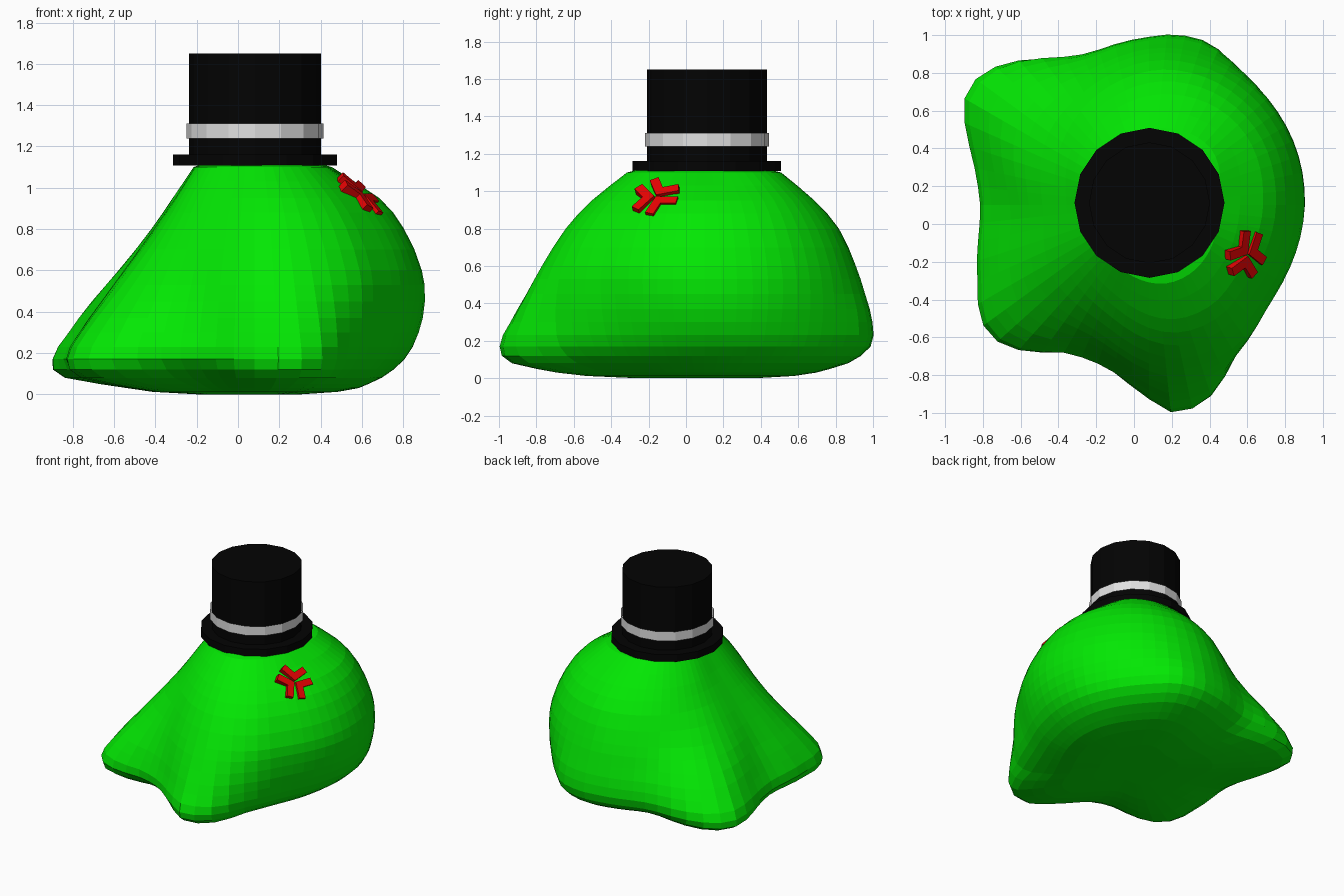
import bpy, bmesh, math
from mathutils import Vector, Matrix

if "Cube" in bpy.data.objects:
    bpy.data.objects.remove(bpy.data.objects["Cube"])


def material(name, rgb):
    m = bpy.data.materials.new(name)
    m.diffuse_color = (*rgb, 1)
    m.use_nodes = True
    m.node_tree.nodes["Principled BSDF"].inputs["Base Color"].default_value = m.diffuse_color
    return m


GREEN = material("green", (0.001, 0.80, 0.001))
BLACK = material("black", (0.001, 0.001, 0.001))
SILVER = material("light grey", (0.75, 0.75, 0.75))
RED = material("red", (0.80, 0.001, 0.001))


def make_object(name, bm, mat):
    bmesh.ops.recalc_face_normals(bm, faces=bm.faces)
    me = bpy.data.meshes.new(name)
    bm.to_mesh(me)
    bm.free()
    me.materials.append(mat)
    ob = bpy.data.objects.new(name, me)
    bpy.context.collection.objects.link(ob)
    return ob


def spline(keys, vals, t):
    """Smooth curve through (key, value) pairs."""
    n = len(keys)
    i = max(k for k in range(n - 1) if k == 0 or keys[k] <= t)

    def slope(k):
        a, b = max(k - 1, 0), min(k + 1, n - 1)
        return (vals[b] - vals[a]) / (keys[b] - keys[a])
    h = keys[i + 1] - keys[i]
    s = (t - keys[i]) / h
    return ((2*s**3 - 3*s*s + 1) * vals[i] + (s**3 - 2*s*s + s) * h * slope(i)
            + (3*s*s - 2*s**3) * vals[i + 1] + (s**3 - s*s) * h * slope(i + 1))


def around(keys, vals, deg):
    """Same curve, closed over 360 degrees."""
    k = [x - 360 for x in keys[-2:]] + list(keys) + [x + 360 for x in keys[:2]]
    v = list(vals[-2:]) + list(vals) + list(vals[:2])
    return spline(k, v, deg)


# Body: widest outline seen from above, as angle and radius about the centre
CENTRE = Vector((0.08, 0.10, 0))
OUT_A = [0, 20, 37, 56, 70, 82, 95, 116, 136, 143, 151, 155, 168, 183, 204,
         214, 222, 229, 241, 255, 268, 275, 281.5, 289, 301, 320, 342]
OUT_R = [.82, .83, .836, .87, .918, .908, .874, .877, 1.08, 1.134, 1.124, 1.078, .94, .89, .994,
         1.08, 1.084, 1.027, .90, .89, 1.0, 1.094, 1.102, 1.056, .902, .81, .80]
# side profiles (radius at each height) along the feet and the hollows between
LEVELS = [.03, .08, .17, .30, .45, .60, .80, .95, 1.10]
PROFILES = {
    0:   [.50, .61, .72, .79, .82, .805, .72, .60, .36],
    42:  [.54, .68, .79, .83, .84, .82, .74, .63, .44],
    82:  [.60, .77, .89, .90, .86, .81, .72, .59, .41],
    116: [.55, .73, .86, .865, .81, .745, .64, .52, .38],
    146: [.70, 1.06, 1.13, 1.04, .90, .74, .56, .45, .33],
    183: [.60, .80, .89, .83, .73, .63, .49, .385, .29],
    217: [.70, 1.0, 1.08, 1.0, .86, .72, .55, .44, .33],
    248: [.55, .74, .87, .85, .79, .72, .61, .50, .37],
    280: [.80, 1.04, 1.10, 1.045, .965, .88, .75, .61, .42],
    302: [.60, .76, .87, .90, .90, .87, .76, .62, .42],
    322: [.52, .64, .74, .79, .815, .81, .72, .59, .40],
}


def body_radius(deg, z):
    dirs = list(PROFILES)
    radii = [spline(LEVELS, p, z) for p in PROFILES.values()]
    ratios = [r / around(OUT_A, OUT_R, d) for r, d in zip(radii, dirs)]
    low = around(dirs, ratios, deg) * around(OUT_A, OUT_R, deg)   # footed outline
    high = around(dirs, radii, deg)                               # smooth dome
    t = min(max((z - 0.2) / 0.4, 0), 1)
    t = t * t * (3 - 2 * t)
    return 1.006 * (low * (1 - t) + high * t)


SEG = 60
bm = bmesh.new()
# (height drawn, height sampled, scale): underside, flank, hidden crown
layers = [(0, .03, .45), (.012, .03, .8)]
layers += [(z, z, 1) for z in (.03, .05, .08, .12, .17, .23, .30, .37, .45, .53,
                               .60, .70, .80, .88, .95, 1.03, 1.10)]
layers += [(1.13, 1.10, .7), (1.145, 1.10, .35)]
rings = []
for z, sample, scale in layers:
    ring = []
    for i in range(SEG):
        deg = 360 * i / SEG
        r = body_radius(deg, sample) * scale
        a = math.radians(deg)
        ring.append(bm.verts.new(CENTRE + Vector((r * math.cos(a), r * math.sin(a), z))))
    rings.append(ring)
for lo, hi in zip(rings, rings[1:]):
    for i in range(SEG):
        j = (i + 1) % SEG
        bm.faces.new((lo[i], lo[j], hi[j], hi[i]))
bm.faces.new(rings[0])
bm.faces.new(rings[-1])
make_object("body", bm, GREEN)


# Top hat: brim, crown and band (the band is an open sleeve)
def disc(name, r, z0, z1, mat, caps=True):
    bm = bmesh.new()
    bmesh.ops.create_cone(bm, cap_ends=caps, segments=16, radius1=r, radius2=r, depth=z1 - z0,
                          matrix=Matrix.Translation((0.082, 0.112, (z0 + z1) / 2)))
    make_object(name, bm, mat)


disc("hat_brim", 0.397, 1.107, 1.162, BLACK)
disc("hat_crown", 0.32, 1.15, 1.65, BLACK)
disc("hat_band", 0.332, 1.238, 1.31, SILVER, caps=False)

# Anger mark: three bent bars around a point, lying on the upper right flank
normal = Vector((0.67, -0.22, 0.70)).normalized()
side = Vector((0, 1, 0))
side = (side - normal * side.dot(normal)).normalized()
up = normal.cross(side)
origin = Vector((0.587, -0.158, 0.957))
ELBOW, HALF, ARM, SPREAD = 0.038, 0.025, 0.105, 52


def polar(r, deg):
    a = math.radians(deg)
    return Vector((r * math.cos(a), r * math.sin(a)))


bm = bmesh.new()
for k in range(3):
    mid = 54 + 120 * k
    elbow = polar(ELBOW, mid)
    miter = polar(HALF / math.sin(math.radians(SPREAD)), mid)
    end_a, end_b = elbow + polar(ARM, mid - SPREAD), elbow + polar(ARM, mid + SPREAD)
    wide_a, wide_b = polar(HALF, mid - SPREAD + 90), polar(HALF, mid + SPREAD - 90)
    outline = [elbow - miter, end_a - wide_a, end_a + wide_a,
               elbow + miter, end_b + wide_b, end_b - wide_b]
    face = bm.faces.new([bm.verts.new(origin + side * p.x + up * p.y - normal * 0.025)
                         for p in outline])
    top = bmesh.ops.extrude_face_region(bm, geom=[face])
    bmesh.ops.translate(bm, vec=normal * 0.053,
                        verts=[v for v in top["geom"] if isinstance(v, bmesh.types.BMVert)])
make_object("anger_mark", bm, RED)
